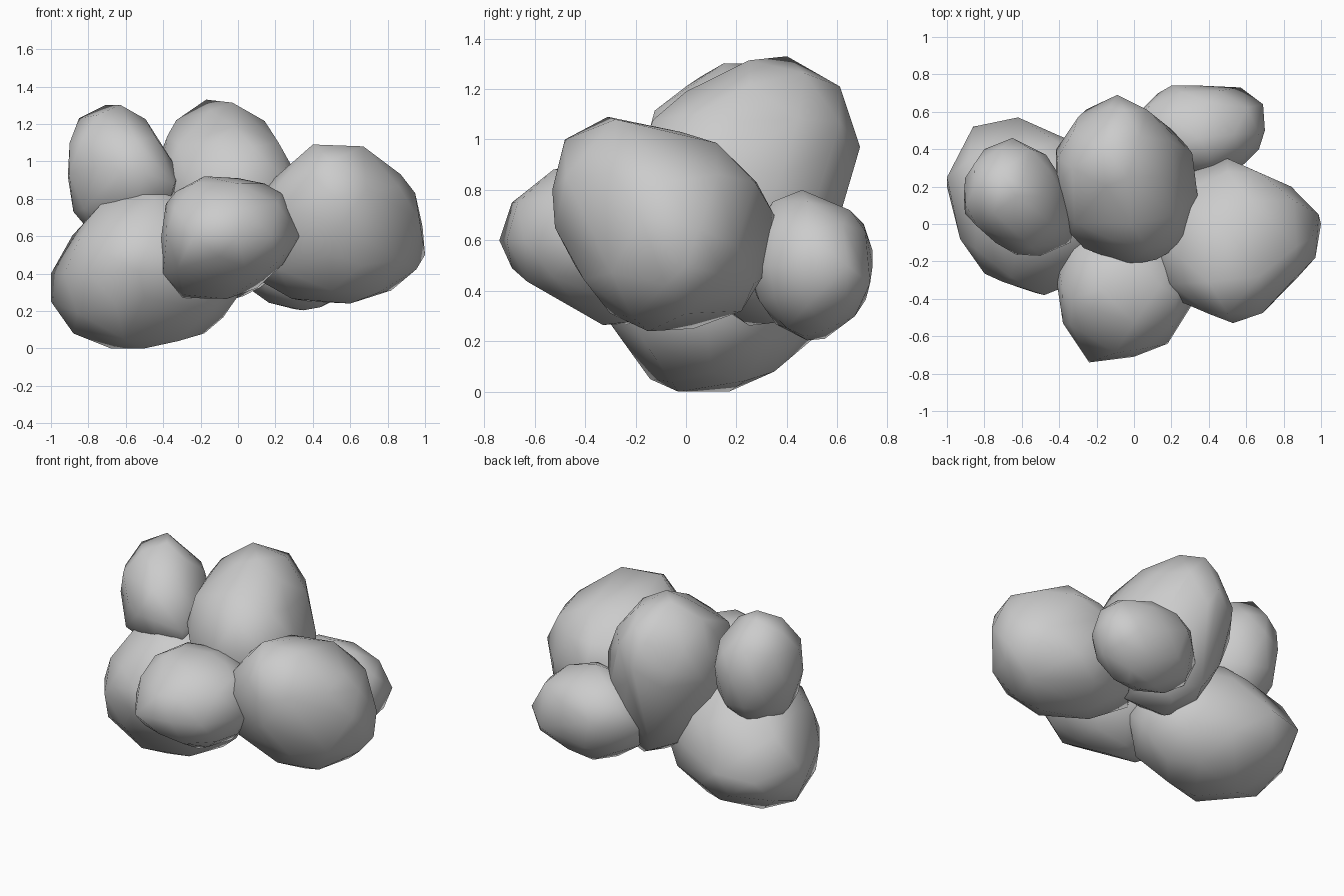
import bpy, bmesh, math
from mathutils import Vector


def lobe(name, centre, radii, marks):
    """Faceted egg: a coarse icosphere swelled to pass through surface marks, wrapped convex."""
    c, r = Vector(centre), Vector(radii)
    marks = [Vector(m) for m in marks]

    def unit(p):
        return Vector([(p[i] - c[i]) / r[i] for i in range(3)])

    units = [unit(m) for m in marks]
    src = bmesh.new()
    bmesh.ops.create_icosphere(src, subdivisions=2, radius=1)
    points = list(marks)
    for v in src.verts:
        d = v.co.normalized()
        total, weight = 0.04, 0.04
        for u in units:
            w = math.exp(11 * (d.dot(u.normalized()) - 1))
            total += w * u.length
            weight += w
        d = d * (total / weight)
        p = c + Vector([d[i] * r[i] for i in range(3)])
        p.z = max(p.z, 0)
        p.y = min(p.y, 0.74)
        if min((p - m).length for m in marks) > 0.3 * min(radii):
            points.append(p)
    src.free()

    bm = bmesh.new()
    for p in points:
        bm.verts.new(p)
    bmesh.ops.convex_hull(bm, input=bm.verts[:])
    loose = [v for v in bm.verts if not v.link_faces]
    bmesh.ops.delete(bm, geom=loose, context='VERTS')
    bmesh.ops.recalc_face_normals(bm, faces=bm.faces[:])
    for f in bm.faces:
        f.smooth = True
    mesh = bpy.data.meshes.new(name)
    bm.to_mesh(mesh)
    bm.free()
    obj = bpy.data.objects.new(name, mesh)
    bpy.context.collection.objects.link(obj)
    return obj


# Large lobe resting on the ground, left
lobe("lower_left_lobe", (-.53, .09, .41), (.48, .46, .42), [
    (-1, .2, .25), (-1, .25, .4), (-.84, .03, .65), (-.6, -.03, .85), (-.35, -.03, .84),
    (-.88, .1, .08), (-.68, .17, 0), (-.5, -.03, 0), (-.18, .1, .08), (0, .08, .28),
    (-.93, -.08, .4), (-.7, -.31, .5), (-.48, -.38, .55), (-.86, .52, .35),
    (-.62, .57, .37), (-.4, .46, .35), (-.5, -.3, .27), (-.5, .35, .08),
    (-.55, .4, .64)])

# Small upright lobe, upper left
lobe("upper_left_lobe", (-.63, .15, .94), (.27, .29, .35), [
    (-.71, .27, 1.3), (-.59, .23, 1.27), (-.42, .13, 1.1), (-.34, -.1, .88),
    (-.85, .2, 1.23), (-.9, .1, 1.1), (-.91, .15, .92), (-.88, .17, .73),
    (-.65, .46, .98), (-.47, .37, .97), (-.5, -.17, .94), (-.74, -.1, .97),
    (-.65, 0, 1.21), (-.65, .2, .57), (-.6, -.02, .72)])

# Tall lobe in the centre, tapering downward
lobe("top_centre_lobe", (-.03, .25, .86), (.36, .42, .46), [
    (-.17, .4, 1.33), (0, .35, 1.27), (.23, .2, 1.07), (-.33, .3, 1.22),
    (-.41, .35, 1.05), (-.09, .69, .97), (.12, .57, .95), (-.05, .61, 1.21),
    (.34, .15, .88), (.28, -.1, .88), (.12, -.19, .9), (-.34, -.05, .92),
    (-.3, .57, .97), (-.02, 0, 1.19), (-.15, .2, 1.27), (-.05, .59, .75), (.03, .4, .28)])

# Largest lobe, right
lobe("right_lobe", (.55, -.08, .65), (.44, .41, .4), [
    (.4, -.31, 1.09), (.67, -.28, 1.08), (.53, -.53, .8), (.5, -.48, 1),
    (.87, -.12, .93), (.97, -.18, .69), (1, 0, .5), (.82, 0, .31), (.6, -.15, .24),
    (.38, .03, .25), (.5, .22, .32), (.55, .3, .45), (.5, .35, .7), (.84, .2, .58),
    (.5, -.02, 1.03), (.5, .28, .83), (.26, -.42, .75), (.5, -.44, .5), (.5, -.3, .31),
    (.78, -.38, .7), (.15, -.1, .87), (.05, 0, .4)])

# Front lobe
lobe("front_lobe", (-.06, -.33, .6), (.36, .37, .31), [
    (-.33, -.4, .84), (-.18, -.35, .92), (0, -.3, .91), (.23, -.38, .83),
    (.33, -.4, .6), (.24, -.35, .45), (-.1, -.2, .28), (-.3, -.22, .27),
    (-.4, -.33, .4), (-.41, -.33, .6), (-.38, -.53, .62), (-.24, -.74, .6),
    (0, -.71, .6), (.18, -.64, .6), (-.1, -.69, .75), (-.1, -.69, .49), (-.1, -.5, .39)])

# Back lobe, right
lobe("back_right_lobe", (.35, .48, .5), (.34, .26, .29), [
    (.13, .7, .5), (.2, .74, .56), (.57, .73, .43), (.69, .64, .5), (.7, .5, .5),
    (.6, .33, .5), (.35, .46, .8), (.4, .65, .72), (.3, .55, .21), (.44, .47, .22),
    (.4, .67, .3), (.3, .28, .38), (-.03, .54, .5)])
